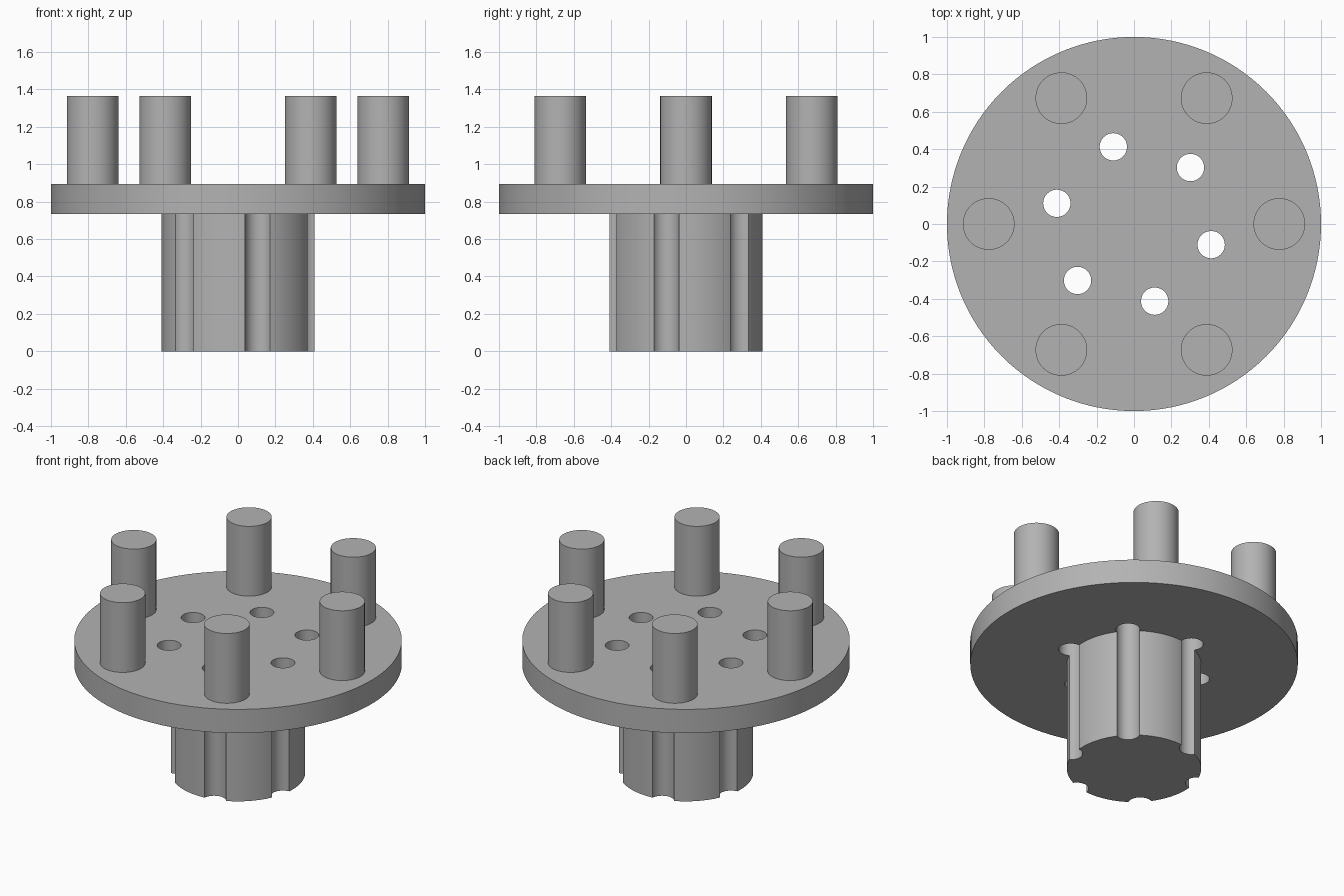
import bpy
import math

if "Cube" in bpy.data.objects:
    bpy.data.objects.remove(bpy.data.objects["Cube"], do_unlink=True)

GREY = (0.45, 0.45, 0.45, 1.0)
metal = bpy.data.materials.new("plain grey")
metal.use_nodes = True
metal.diffuse_color = GREY
metal.node_tree.nodes["Principled BSDF"].inputs["Base Color"].default_value = GREY

HUB_R, PLATE_R, PIN_R, HOLE_R = 0.41, 1.0, 0.138, 0.073
PLATE_BOTTOM, PLATE_TOP, PIN_TOP = 0.735, 0.895, 1.365


def cylinder(name, radius, bottom, top, x=0, y=0, sides=64):
    bpy.ops.mesh.primitive_cylinder_add(
        vertices=sides, radius=radius, depth=top - bottom,
        location=(x, y, (bottom + top) / 2))
    obj = bpy.context.object
    obj.name = obj.data.name = name
    obj.data.materials.append(metal)
    return obj


def ring(radius, start):
    """Six evenly spaced points on a circle."""
    for i in range(6):
        a = math.radians(start + 60 * i)
        yield radius * math.cos(a), radius * math.sin(a)


# Hub below, round plate on top of it
hub = cylinder("hub", HUB_R, 0, PLATE_BOTTOM, sides=96)
plate = cylinder("plate", PLATE_R, PLATE_BOTTOM, PLATE_TOP, sides=128)
parts = [hub, plate]

# Bolt holes run through the plate and leave open grooves down the hub
cutters = [cylinder("hole_cutter", HOLE_R, -0.1, 1.0, x, y, 48)
           for x, y in ring(0.427, -15)]
for part in parts:
    for cutter in cutters:
        mod = part.modifiers.new("bolt_hole", "BOOLEAN")
        mod.operation = "DIFFERENCE"
        mod.solver = "EXACT"
        mod.object = cutter
        bpy.context.view_layer.objects.active = part
        bpy.ops.object.modifier_apply(modifier=mod.name)
for cutter in cutters:
    bpy.data.objects.remove(cutter, do_unlink=True)

# Six upright pins
for x, y in ring(0.777, 0):
    parts.append(cylinder("pin", PIN_R, PLATE_TOP, PIN_TOP, x, y))

# Smooth round walls with crisp rims
bpy.ops.object.select_all(action="DESELECT")
for part in parts:
    part.select_set(True)
bpy.context.view_layer.objects.active = hub
bpy.ops.object.shade_smooth_by_angle(angle=math.radians(30))
